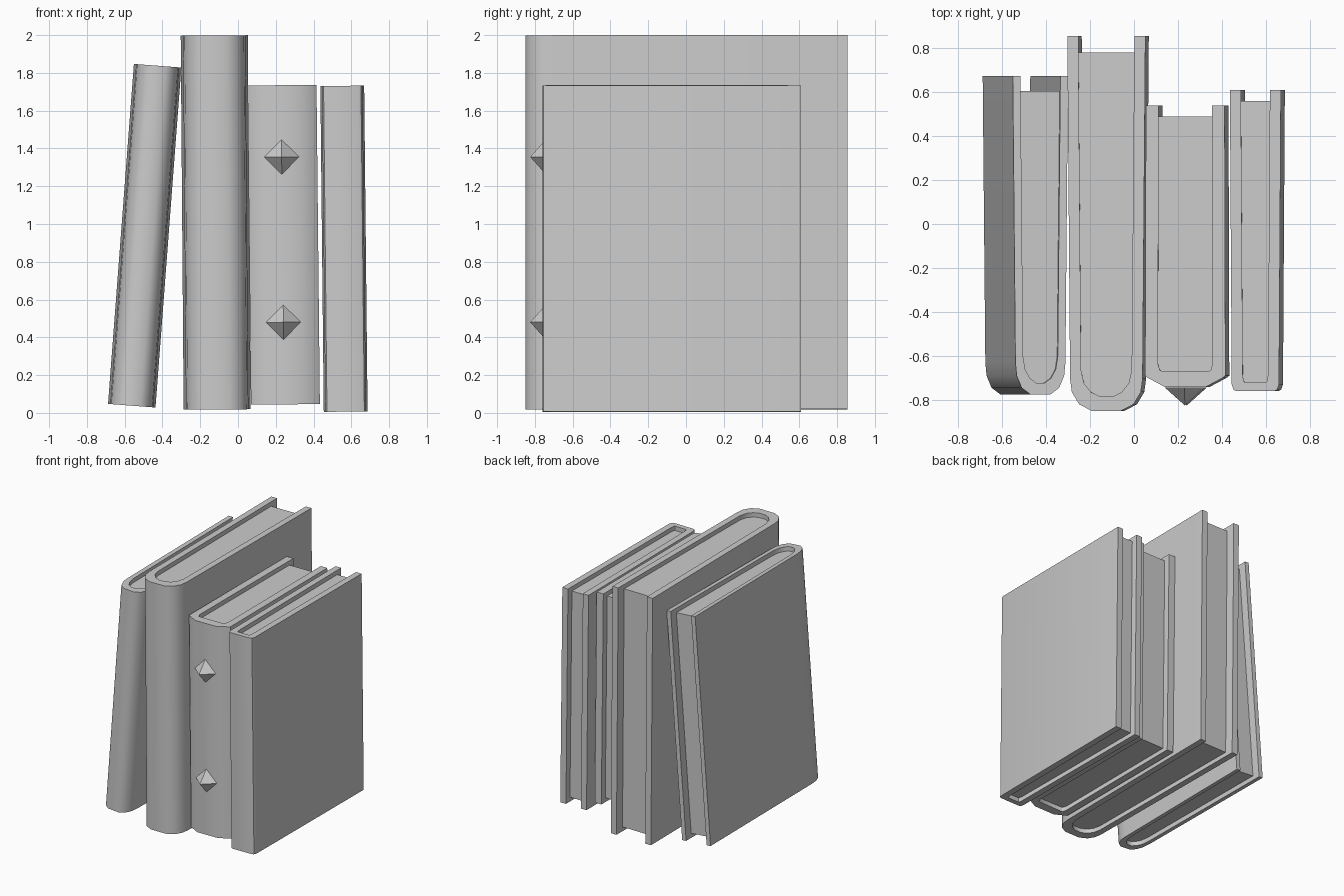
import bpy, bmesh
from math import radians
from mathutils import Matrix, Vector

if "Cube" in bpy.data.objects:
    bpy.data.objects.remove(bpy.data.objects["Cube"])


def prism(name, outline, z0, z1, matrix):
    """Extrude a closed plan outline from z0 to z1."""
    bm = bmesh.new()
    face = bm.faces.new([bm.verts.new((x, y, z0)) for x, y in outline])
    top = bmesh.ops.extrude_face_region(bm, geom=[face])["geom"]
    bmesh.ops.translate(bm, vec=(0, 0, z1 - z0),
                        verts=[v for v in top if isinstance(v, bmesh.types.BMVert)])
    bmesh.ops.recalc_face_normals(bm, faces=bm.faces)
    mesh = bpy.data.meshes.new(name)
    bm.to_mesh(mesh)
    bm.free()
    obj = bpy.data.objects.new(name, mesh)
    bpy.context.collection.objects.link(obj)
    obj.matrix_world = matrix
    bpy.ops.object.select_all(action="DESELECT")
    obj.select_set(True)
    bpy.context.view_layer.objects.active = obj
    bpy.ops.object.shade_smooth_by_angle(angle=radians(44))
    return obj


def u_line(w_back, w_front, y_back, y_spine, curve):
    """Open U from back left, round the spine, to back right; curve is its left half."""
    left = [(-w_back / 2, y_back)] + [(-w_front / 2 * k, y_spine + d) for k, d in curve]
    return left + [(-x, y) for x, y in reversed(left)]


def book(name, centre, height, lean, w_back, w_front, y_back, y_spine,
         thick, spine_thick, page_back, curve, inner_curve, recess=0.035):
    place = Matrix.Translation((centre[0], 0, centre[1])) @ Matrix.Rotation(radians(lean), 4, "Y")
    h = height / 2
    outer = u_line(w_back, w_front, y_back, y_spine, curve)
    wb, wf, ys = w_back - 2 * thick, w_front - 2 * thick, y_spine + spine_thick
    inner = u_line(wb, wf, y_back, ys, inner_curve)
    # wrapped cover
    prism(name + "_cover", outer + inner[::-1], -h, h, place)
    # page block, recessed at top, bottom and fore edge
    t = (y_back - page_back) / (y_back - ys)
    wp = wb + (wf - wb) * t
    prism(name + "_pages", u_line(wp, wf, page_back, ys, inner_curve),
          -h + recess, h - recess, place)
    return place


# spine shapes: (fraction of half width, distance behind spine front)
round_out = [(1, .15), (.95, .09), (.75, .035), (.4, .005)]
round_in = [(1, .12), (.88, .06), (.6, .02), (.25, 0)]
flat_out = [(1, .055), (.93, .045), (.5, .003)]
square_out = [(1, .03), (.92, .006), (.8, 0)]
square_in = [(1, .035), (.93, .006), (.85, 0)]

book("leaning_book", (-.494, .938), 1.805, 4.35, .252, .228, .672, -.78,
     .035, .058, .605, round_out, round_in)
book("tall_book", (-.118, 1.008), 1.98, -.45, .355, .330, .855, -.855,
     .05, .07, .78, round_out, round_in)
place = book("studded_book", (.242, .89), 1.69, -.6, .358, .365, .54, -.745,
             .058, .075, .49, flat_out, square_in)
book("slim_book", (.561, .869), 1.725, -.6, .232, .215, .61, -.76,
     .05, .04, .56, square_out, square_in)

# pyramid studs on the spine
for i, z in enumerate((.48, 1.355)):
    bpy.ops.mesh.primitive_cone_add(vertices=4, radius1=.092, radius2=0, depth=.082)
    stud = bpy.context.object
    stud.name = "spine_stud_%d" % (i + 1)
    stud.matrix_world = place @ Matrix.Translation(Vector((-.006, -.784, z - .89))) \
        @ Matrix.Rotation(radians(90), 4, "X")
